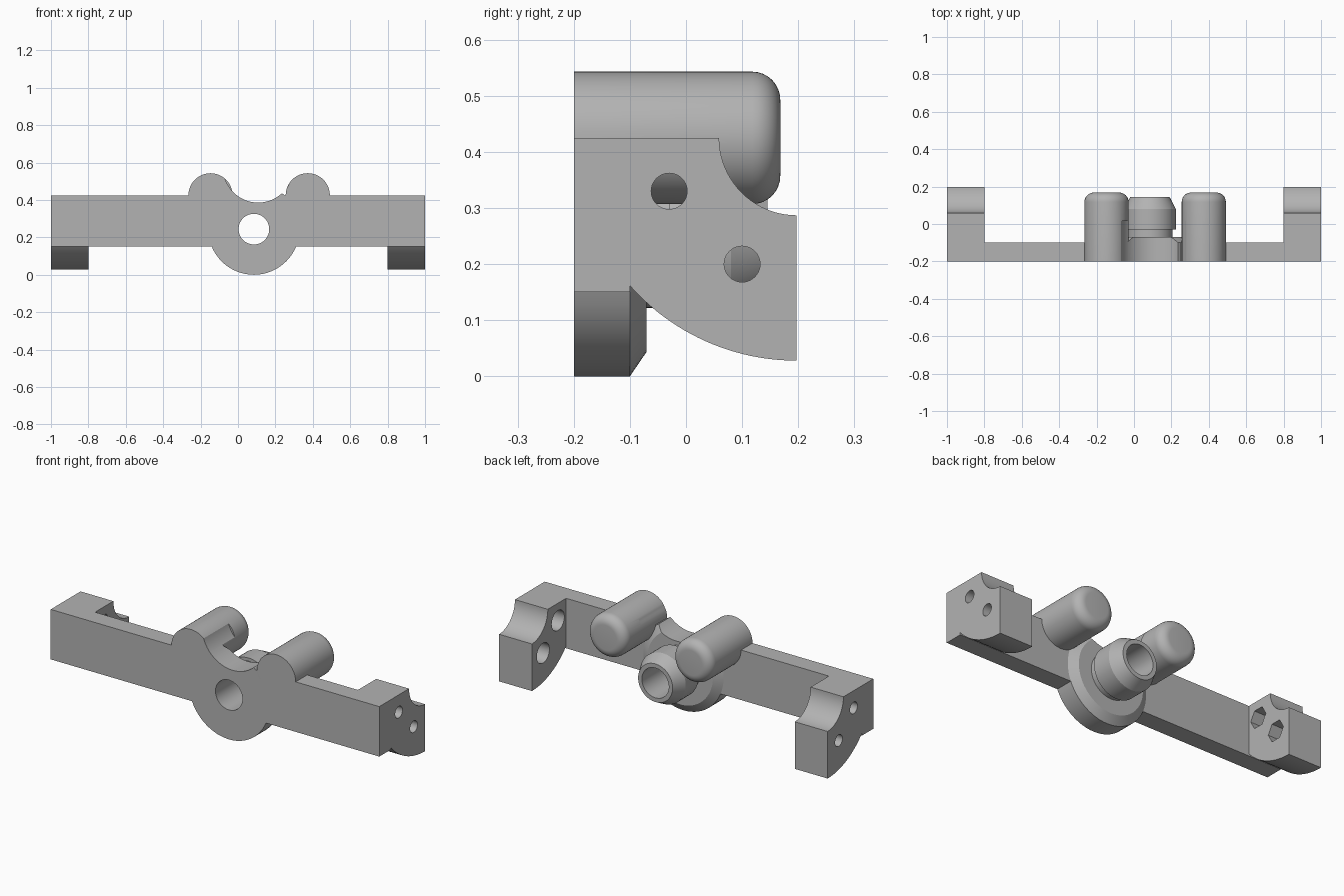
import bpy, bmesh, math
from mathutils import Vector

cube = bpy.data.objects.get("Cube")
if cube:
    bpy.data.objects.remove(cube, do_unlink=True)


def finish(name, bm):
    bmesh.ops.recalc_face_normals(bm, faces=bm.faces)
    mesh = bpy.data.meshes.new(name)
    bm.to_mesh(mesh)
    bm.free()
    ob = bpy.data.objects.new(name, mesh)
    bpy.context.collection.objects.link(ob)
    return ob


def skin(name, rings):
    """Closed solid through a series of equal point rings."""
    bm = bmesh.new()
    loops = [[bm.verts.new(p) for p in ring] for ring in rings]
    n = len(loops[0])
    for a, b in zip(loops, loops[1:]):
        for i in range(n):
            j = (i + 1) % n
            bm.faces.new((a[i], a[j], b[j], b[i]))
    bm.faces.new(loops[0])
    bm.faces.new(loops[-1])
    return finish(name, bm)


def lathe(name, centre, profile, axis="y", sides=64):
    """Turn (radius, distance) points about the x or y axis."""
    along, across = (Vector((0, 1, 0)), Vector((1, 0, 0)))
    if axis == "x":
        along, across = across, along
    up = Vector((0, 0, 1))
    angles = [math.tau * i / sides for i in range(sides)]
    return skin(name, [[Vector(centre) + along * t + (across * math.cos(a) + up * math.sin(a)) * r
                        for a in angles] for r, t in profile])


def boolean(target, tool, operation):
    mod = target.modifiers.new(operation, "BOOLEAN")
    mod.operation = operation
    mod.solver = "EXACT"
    mod.object = tool
    bpy.context.view_layer.update()
    bpy.context.view_layer.objects.active = target
    bpy.ops.object.modifier_apply(modifier=mod.name)
    bpy.data.objects.remove(tool, do_unlink=True)


# Long mounting bar
FRONT, BACK, BOTTOM, TOP = -0.2, -0.1, 0.15, 0.425
section = [(FRONT, BOTTOM), (BACK, BOTTOM), (BACK, TOP), (FRONT, TOP)]
body = skin("mounting_bracket", [[(x, y, z) for y, z in section] for x in (-1, 1)])

# Curved end blocks, arcs struck from the upper back corner
END_Y, INNER, OUTER = 0.197, 0.138, 0.397


def arc(radius, start, stop, steps):
    return [(END_Y - radius * math.cos(a), TOP - radius * math.sin(a))
            for a in (start + (stop - start) * i / steps for i in range(steps + 1))]


meet = math.acos((END_Y - BACK) / OUTER)
outline = arc(INNER, 0, math.pi / 2, 20) + arc(OUTER, math.pi / 2, meet, 24)
outline += [(-0.15, outline[-1][1]), (-0.15, TOP)]
for side in (-1, 1):
    block = skin("end_block", [[(side * x, y, z) for y, z in outline] for x in (0.8, 1)])
    boolean(body, block, "UNION")

# Central hub: chamfered disc, neck and tapered spigot
HUB = (0.085, 0, 0.244)
hub = lathe("hub", HUB, [(0.244, FRONT), (0.244, BACK), (0.2, -0.07), (0.122, -0.07),
                         (0.122, -0.03), (0.139, -0.03), (0.139, 0.08), (0.105, 0.145)])
boolean(body, hub, "UNION")

# Two round pegs with rounded rear ends
PEG_R, PEG_END, FILLET = 0.118, 0.168, 0.05
peg_profile = [(PEG_R, FRONT)]
for i in range(9):
    a = math.pi / 2 * i / 8
    peg_profile.append((PEG_R - FILLET * (1 - math.cos(a)), PEG_END - FILLET * (1 - math.sin(a))))
for x in (-0.147, 0.373):
    boolean(body, lathe("peg", (x, 0, TOP), peg_profile), "UNION")

# Round scoop between the pegs, and the bore through the hub
boolean(body, lathe("scoop", (0.108, 0, 0.573), [(0.187, -0.3), (0.187, 0.016)], sides=96), "DIFFERENCE")
boolean(body, lathe("bore", HUB, [(0.082, -0.3), (0.082, 0.3)]), "DIFFERENCE")

# Bolt holes: round recesses inside the left block, hexagonal ones inside the right
for side, sides, radius in ((1, 40, 0.055), (-1, 6, 0.056)):
    for y, z in ((-0.03, 0.33), (0.1, 0.2)):
        hole = lathe("bolt_hole", (side, y, z), [(0.032, -0.3), (0.032, 0.3)], "x", 40)
        boolean(body, hole, "DIFFERENCE")
        recess = lathe("recess", (side * 0.8, y, z), [(radius, -0.08), (radius, 0.08)], "x", sides)
        boolean(body, recess, "DIFFERENCE")

# Single grey material
grey = bpy.data.materials.new("plain_grey")
grey.use_nodes = True
colour = (0.45, 0.45, 0.45, 1)
grey.diffuse_color = colour
grey.node_tree.nodes["Principled BSDF"].inputs["Base Color"].default_value = colour
body.data.materials.clear()
body.data.materials.append(grey)
for face in body.data.polygons:
    face.material_index = 0

bpy.ops.object.select_all(action="DESELECT")
body.select_set(True)
bpy.context.view_layer.objects.active = body
bpy.ops.object.shade_smooth_by_angle(angle=math.radians(25))
